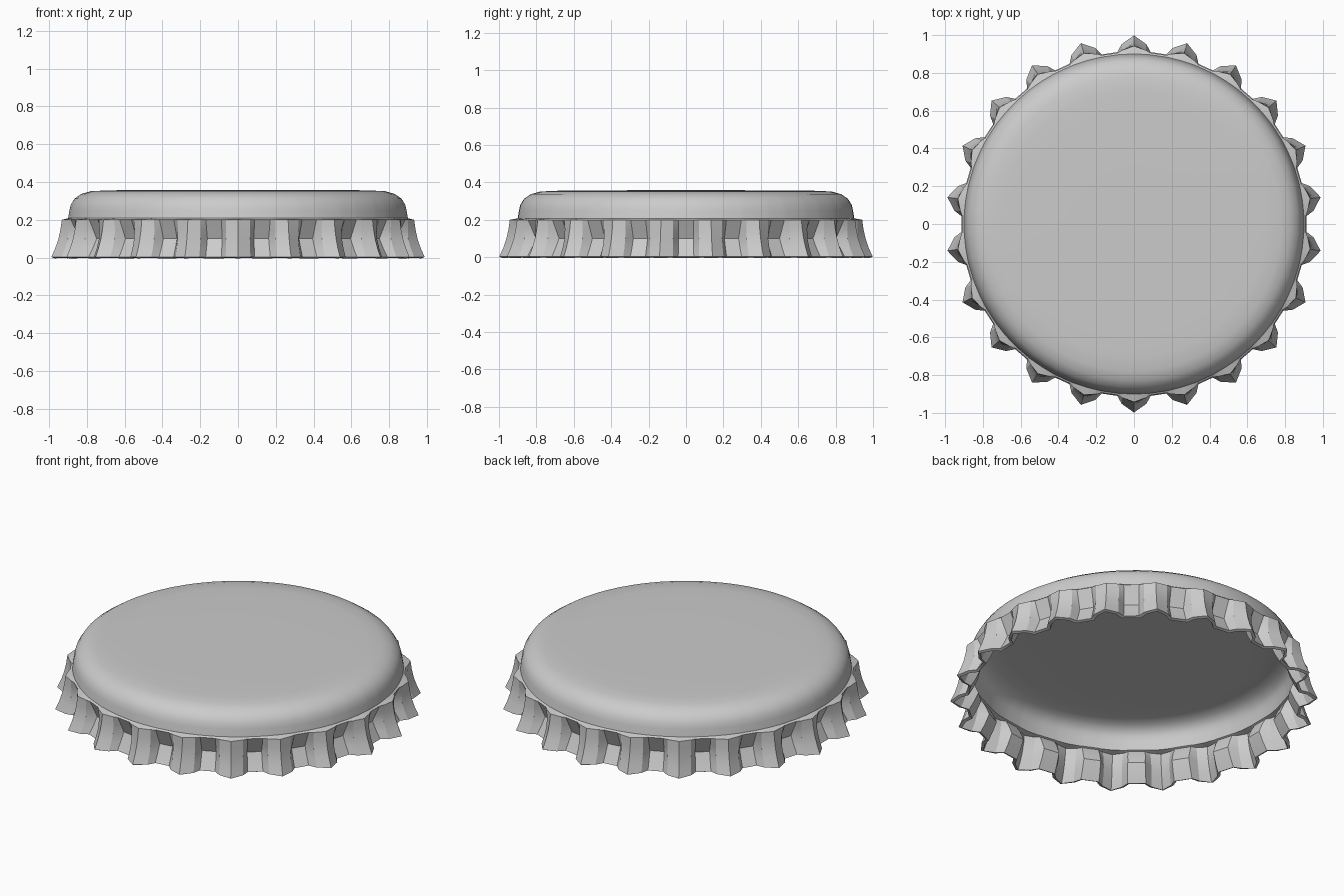
import bpy, bmesh, math

if "Cube" in bpy.data.objects:
    bpy.data.objects.remove(bpy.data.objects["Cube"])

TEETH = 22
STEP = 2 * math.pi / TEETH

# One flute: (fraction of a period, kind); ridge, shoulders, valley edges
COLUMNS = [(0.0, "ridge"), (0.24, "shoulder"), (0.34, "valley"),
           (0.66, "valley"), (0.76, "shoulder")]

# Skirt rows: height and radius for each column kind
ROWS = [
    (0.200, {"ridge": 0.942, "shoulder": 0.922, "valley": 0.910}),
    (0.150, {"ridge": 0.949, "shoulder": 0.919, "valley": 0.887}),
    (0.100, {"ridge": 0.960, "shoulder": 0.921, "valley": 0.865}),
    (0.050, {"ridge": 0.977, "shoulder": 0.935, "valley": 0.888}),
    (0.003, {"ridge": 0.998, "shoulder": 0.954, "valley": 0.914}),
]

# Dome profile from the neck up to the crown: radius, height
DOME = [(0.900, 0.208), (0.893, 0.25), (0.886, 0.28), (0.866, 0.312),
        (0.83, 0.337), (0.78, 0.351), (0.70, 0.355), (0.60, 0.357), (0.30, 0.358)]

bm = bmesh.new()


def ring(radius_of, z):
    verts = []
    for t in range(TEETH):
        for frac, kind in COLUMNS:
            a = math.pi / 2 + (t + frac) * STEP
            r = radius_of(kind)
            verts.append(bm.verts.new((r * math.cos(a), r * math.sin(a), z)))
    return verts


# Fluted skirt from the rim upward, then the smooth dome
rings = [ring(lambda k, d=d: d[k], z) for z, d in reversed(ROWS)]
rings += [ring(lambda k, r=r: r, z) for r, z in DOME]
n = TEETH * len(COLUMNS)
for lower, upper in zip(rings, rings[1:]):
    for i in range(n):
        j = (i + 1) % n
        bm.faces.new((lower[i], lower[j], upper[j], upper[i]))

# Crown centre
centre = bm.verts.new((0, 0, 0.358))
for i in range(n):
    bm.faces.new((rings[-1][i], rings[-1][(i + 1) % n], centre))
bm.normal_update()

mesh = bpy.data.meshes.new("bottle_cap")
bm.to_mesh(mesh)
bm.free()
cap = bpy.data.objects.new("bottle_cap", mesh)
bpy.context.collection.objects.link(cap)

# Thin sheet-metal wall on the inside
wall = cap.modifiers.new("wall", "SOLIDIFY")
wall.thickness = 0.018
wall.offset = -1

bpy.context.view_layer.objects.active = cap
cap.select_set(True)
bpy.ops.object.modifier_apply(modifier="wall")
bpy.ops.object.shade_smooth_by_angle(angle=math.radians(24))
